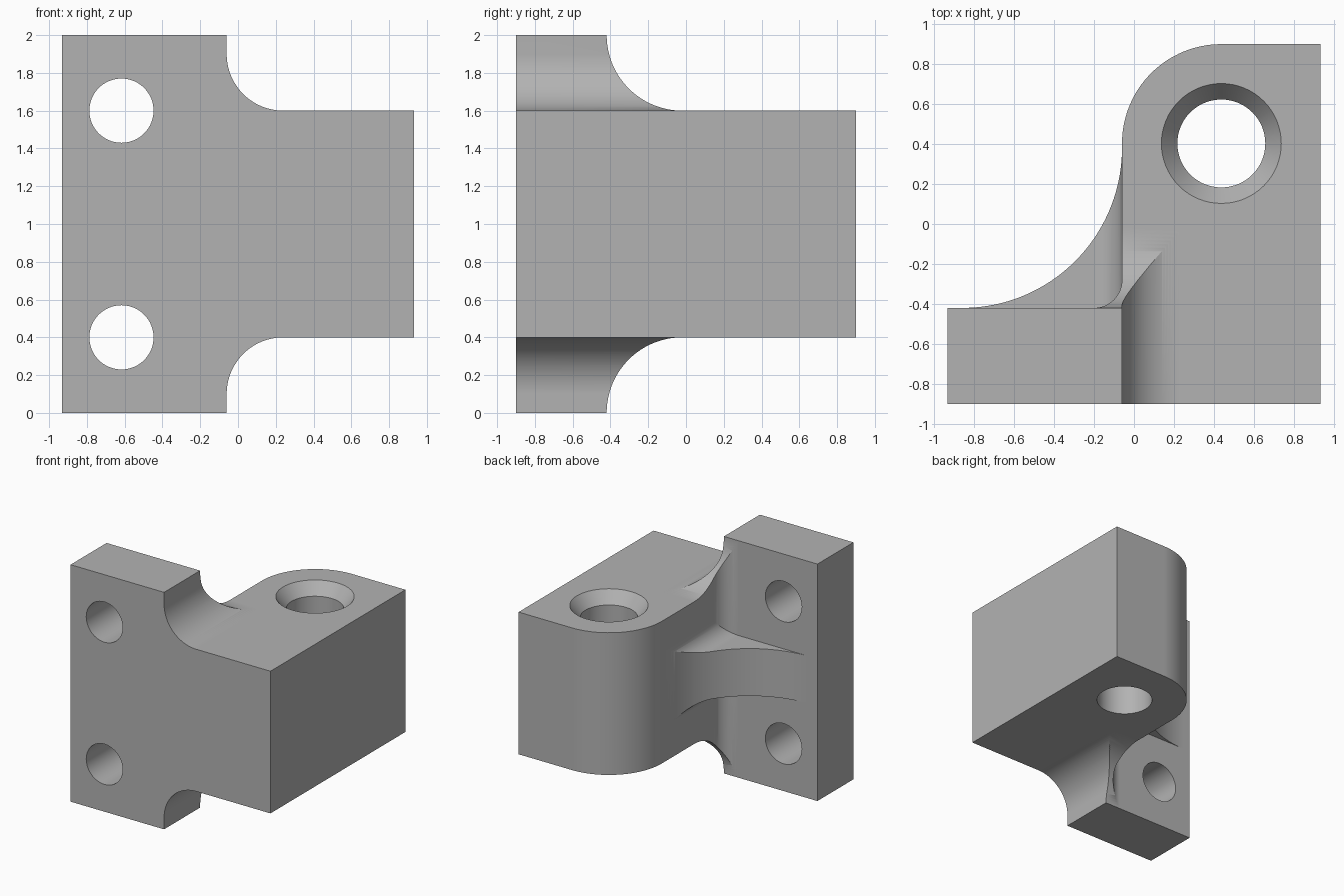
import bpy
import bmesh
from math import sin, cos, radians
from mathutils import Vector

cube = bpy.data.objects.get("Cube")
if cube:
    bpy.data.objects.remove(cube, do_unlink=True)

grey = bpy.data.materials.new("plain grey")
grey.use_nodes = True
colour = (0.45, 0.45, 0.45, 1)
grey.diffuse_color = colour
grey.node_tree.nodes["Principled BSDF"].inputs["Base Color"].default_value = colour


def arc(cx, cy, r, start, end, steps=32):
    angles = [radians(start + (end - start) * i / steps) for i in range(steps + 1)]
    return [(cx + r * cos(a), cy + r * sin(a)) for a in angles]


def prism(name, outline, axis, low, high):
    """Extrude a 2D outline along the given axis."""
    place = {"x": lambda u, v, d: (d, u, v),
             "y": lambda u, v, d: (u, d, v),
             "z": lambda u, v, d: (u, v, d)}[axis]
    bm = bmesh.new()
    face = bm.faces.new([bm.verts.new(place(u, v, low)) for u, v in outline])
    moved = bmesh.ops.extrude_face_region(bm, geom=[face])["geom"]
    bmesh.ops.translate(bm, vec=Vector(place(0, 0, high - low)),
                        verts=[g for g in moved if isinstance(g, bmesh.types.BMVert)])
    bmesh.ops.recalc_face_normals(bm, faces=bm.faces[:])
    mesh = bpy.data.meshes.new(name)
    bm.to_mesh(mesh)
    bm.free()
    mesh.materials.append(grey)
    obj = bpy.data.objects.new(name, mesh)
    bpy.context.collection.objects.link(obj)
    return obj


def combine(target, tool, operation):
    """Apply a boolean and discard the tool."""
    mod = target.modifiers.new("combine", "BOOLEAN")
    mod.operation, mod.object, mod.solver = operation, tool, "EXACT"
    bpy.context.view_layer.objects.active = target
    bpy.ops.object.modifier_apply(modifier=mod.name)
    bpy.data.objects.remove(tool, do_unlink=True)


def shoulder(edge, r, arc_z):
    """Tall flange stepping through concave arcs to the block, mirrored about z = 1."""
    top = [(1.2, 1.6)] + arc(edge + r, arc_z, r, 270, 180) + [(edge, 2.1), (-1.2, 2.1)]
    return top + [(u, 2 - z) for u, z in reversed(top)]


WALL, BACK = -0.06, -0.42      # inner wall of the block, rear face of the flange
BORE_X, BORE_Y = 0.437, 0.403

# Block and flange: plan outline trimmed by the two shoulder profiles
plan = [(-0.933, -0.9), (0.933, -0.9), (0.933, 0.9)]
plan += arc(BORE_X, BORE_Y, 0.497, 90, 180)
plan += arc(WALL - 0.14, BACK + 0.14, 0.14, 0, -90, 16)
plan += [(-0.933, BACK)]
bracket = prism("bracket", plan, "z", 0, 2)
combine(bracket, prism("front_trim", shoulder(WALL, 0.3, 1.9), "y", -1.2, 1.2), "INTERSECT")
combine(bracket, prism("side_trim", shoulder(BACK, 0.4, 2), "x", -1.2, 1.2), "INTERSECT")

# Curved rib, flared where it joins the wall
rib_plan = arc(-0.86, 0.38, 0.8, -90, 0, 48) + [(0.05, 0.38), (0.05, -0.6), (-0.86, -0.6)]
rib = prism("rib", rib_plan, "z", 0.5, 1.5)
flare = [(-1.2, 1.2)] + arc(WALL - 0.14, 1.34, 0.14, -90, 0, 16) + [(0.2, 1.34)]
flare += [(u, 2 - z) for u, z in reversed(flare)]
combine(rib, prism("rib_trim", flare, "y", -1.2, 1.2), "INTERSECT")
combine(bracket, rib, "UNION")

# Flange holes
for z in (0.4, 1.6):
    hole = arc(-0.617, z, 0.17, 0, 360, 64)[:-1]
    combine(bracket, prism("hole", hole, "y", -1.2, 0), "DIFFERENCE")

# Vertical bore with a countersunk mouth
bore = arc(BORE_X, BORE_Y, 0.22, 0, 360, 64)[:-1]
combine(bracket, prism("bore", bore, "z", 0, 2), "DIFFERENCE")
sink = prism("countersink", bore, "z", 1.5, 1.7)
for v in sink.data.vertices:
    if v.co.z > 1.6:
        v.co.x = BORE_X + (v.co.x - BORE_X) * 0.38 / 0.22
        v.co.y = BORE_Y + (v.co.y - BORE_Y) * 0.38 / 0.22
combine(bracket, sink, "DIFFERENCE")

# Smooth curves, crisp edges
bpy.ops.object.select_all(action="DESELECT")
bracket.select_set(True)
bpy.context.view_layer.objects.active = bracket
bpy.ops.object.shade_smooth_by_angle(angle=radians(25))
normals = bracket.modifiers.new("flat_faces", "WEIGHTED_NORMAL")
normals.keep_sharp = True
